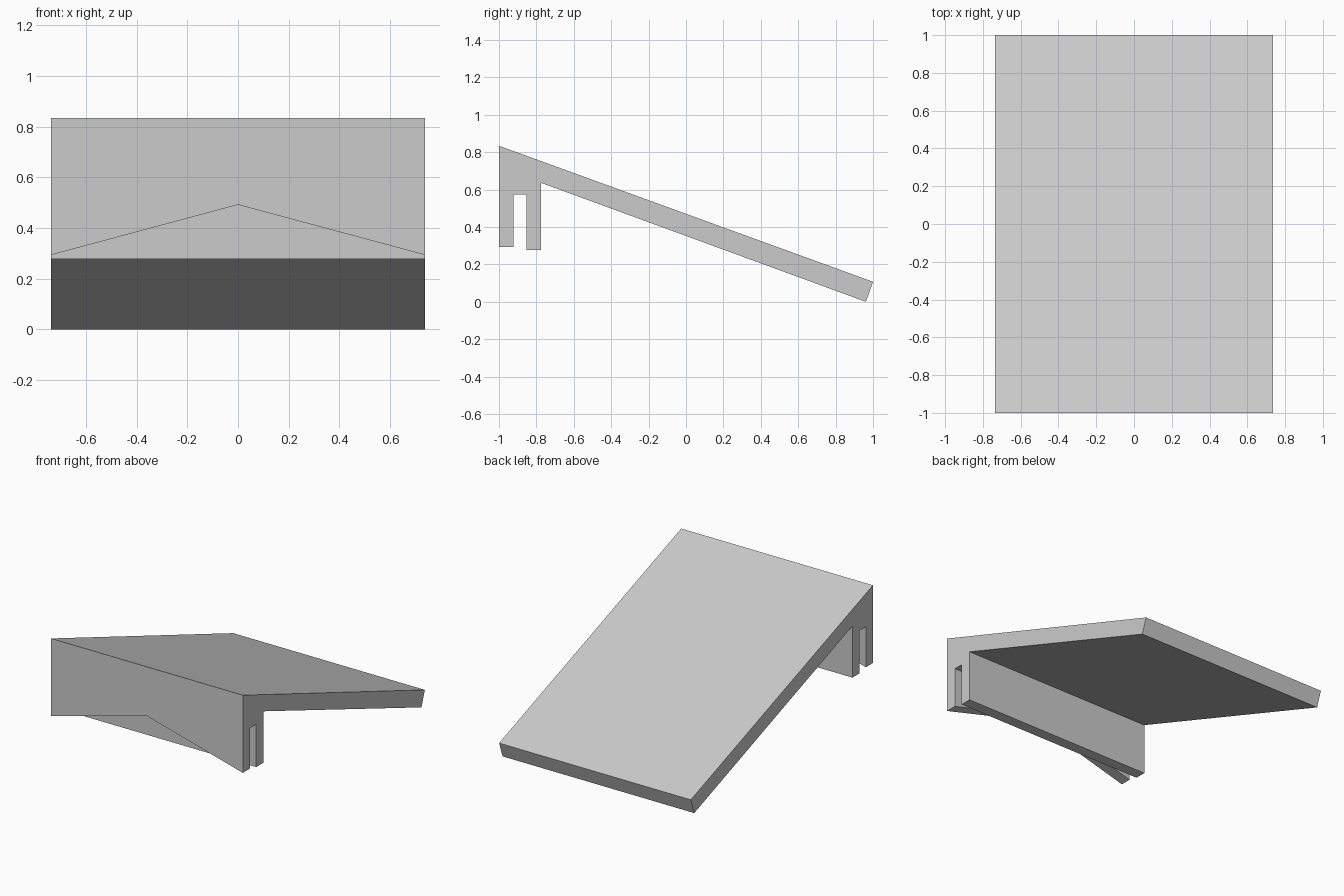
import bpy
import bmesh
from mathutils import Vector

cube = bpy.data.objects.get("Cube")
if cube:
    bpy.data.objects.remove(cube, do_unlink=True)

HALF_WIDTH = 0.737

grey = bpy.data.materials.new("light grey")
grey.use_nodes = True
grey.diffuse_color = (0.6, 0.6, 0.6, 1)
grey.node_tree.nodes["Principled BSDF"].inputs["Base Color"].default_value = grey.diffuse_color


def prism(name, points, sweep):
    """Extrude a flat outline along a vector into a closed solid."""
    bm = bmesh.new()
    face = bm.faces.new([bm.verts.new(p) for p in points])
    ext = bmesh.ops.extrude_face_region(bm, geom=[face], use_keep_orig=True)
    moved = [g for g in ext["geom"] if isinstance(g, bmesh.types.BMVert)]
    bmesh.ops.translate(bm, verts=moved, vec=Vector(sweep))
    bmesh.ops.recalc_face_normals(bm, faces=bm.faces)
    mesh = bpy.data.meshes.new(name)
    bm.to_mesh(mesh)
    bm.free()
    mesh.materials.append(grey)
    obj = bpy.data.objects.new(name, mesh)
    bpy.context.collection.objects.link(obj)
    return obj


# Sloping slab with a slotted double lip at the front, as a (y, z) side profile
profile = [
    (-1, 0.834), (-1, 0.25), (-0.922, 0.25), (-0.922, 0.575),
    (-0.853, 0.575), (-0.853, 0.278), (-0.775, 0.278), (-0.775, 0.636),
    (0.962, 0), (1, 0.107),
]
ramp = prism("sloped_ramp", [(-HALF_WIDTH, y, z) for y, z in profile], (2 * HALF_WIDTH, 0, 0))

# Peaked notch along the bottom of the front lip only
peak, edge = 0.492, 0.294
reach = 1.0
low = peak - (peak - edge) * reach / HALF_WIDTH
outline = [(-reach, 0.1), (reach, 0.1), (reach, low), (0, peak), (-reach, low)]
cutter = prism("notch_cutter", [(x, -1.1, z) for x, z in outline], (0, 0.21, 0))
cutter.hide_render = True

notch = ramp.modifiers.new("front_notch", "BOOLEAN")
notch.operation = "DIFFERENCE"
notch.solver = "EXACT"
notch.object = cutter
bpy.context.view_layer.objects.active = ramp
bpy.ops.object.modifier_apply(modifier=notch.name)
bpy.data.objects.remove(cutter, do_unlink=True)
